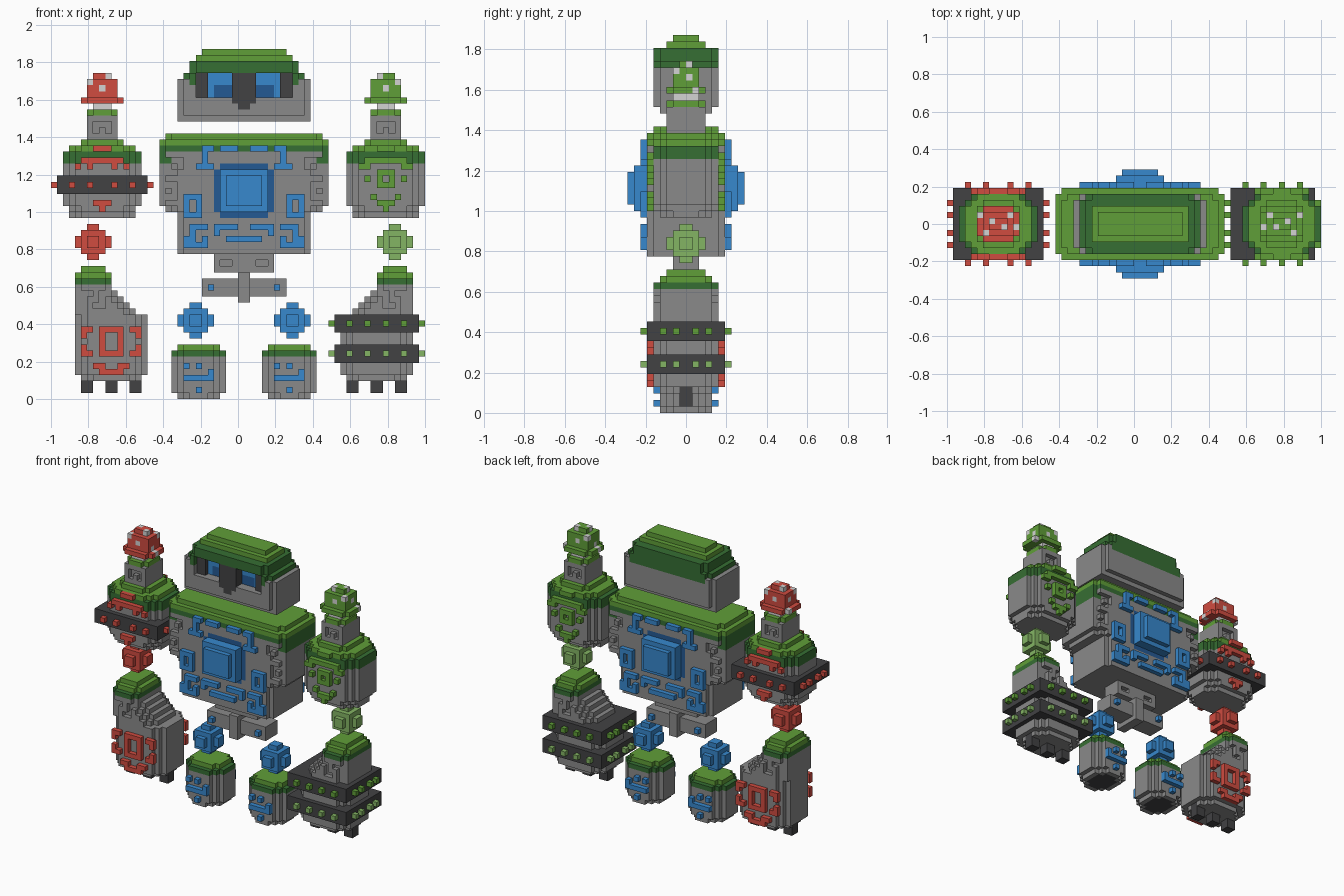
import bpy, bmesh

if "Cube" in bpy.data.objects:
    bpy.data.objects.remove(bpy.data.objects["Cube"])

U = 2 / 62                      # block size; the model is 62 x 18 x 58 blocks


def lin(h):
    c = [int(h[n:n + 2], 16) / 255 for n in (0, 2, 4)]
    return [v / 12.92 if v <= 0.04045 else ((v + 0.055) / 1.055) ** 2.4 for v in c] + [1]


COLOURS = {"stone": "8a8a8a", "charcoal": "424244", "moss": "609f38", "dark_moss": "366e33",
           "blue": "3788cd", "dark_blue": "245a94", "red": "d04c40", "white": "d4d4d4",
           "pale_green": "84b564"}
MATS = {}
for n, h in COLOURS.items():
    MATS[n] = bpy.data.materials.new(n)
    MATS[n].diffuse_color = lin(h)
NAMES = list(COLOURS)
DIRS = [((1, 0, 0), ((1, 0, 0), (1, 1, 0), (1, 1, 1), (1, 0, 1))),
        ((-1, 0, 0), ((0, 0, 0), (0, 0, 1), (0, 1, 1), (0, 1, 0))),
        ((0, 1, 0), ((0, 1, 0), (0, 1, 1), (1, 1, 1), (1, 1, 0))),
        ((0, -1, 0), ((0, 0, 0), (1, 0, 0), (1, 0, 1), (0, 0, 1))),
        ((0, 0, 1), ((0, 0, 1), (1, 0, 1), (1, 1, 1), (0, 1, 1))),
        ((0, 0, -1), ((0, 0, 0), (0, 1, 0), (1, 1, 0), (1, 0, 0)))]


class Part:
    """A block-built part; only its outer skin is meshed. flip mirrors it across the body."""

    def __init__(self, name, flip=False):
        self.name, self.flip, self.cells = name, flip, {}

    def put(self, i, j, k, mat):
        i = 63 - i if self.flip else i
        if mat is None:
            self.cells.pop((i, j, k), None)
        else:
            self.cells[i, j, k] = mat

    def box(self, i0, i1, j0, j1, k0, k1, mat, c=0):
        # c cuts stepped corners in plan
        for i in range(i0, i1):
            for j in range(j0, j1):
                if min(i - i0, i1 - 1 - i) + min(j - j0, j1 - 1 - j) >= c:
                    for k in range(k0, k1):
                        self.put(i, j, k, mat)

    def deco(self, i0, ktop, j, rows, mat):
        # pattern repeated on front and back; mat None engraves it
        for r, row in enumerate(rows.split("/")):
            for n, ch in enumerate(row):
                if ch == "#":
                    self.put(i0 + n, j, ktop - r, mat)
                    self.put(i0 + n, 17 - j, ktop - r, mat)

    def ball(self, i, k, mat):
        for a in range(-3, 3):
            for b in range(-3, 3):
                for c in range(-3, 3):
                    if (a + .5) ** 2 + (b + .5) ** 2 + (c + .5) ** 2 < 7:
                        self.put(i + a, 9 + b, k + c, mat)

    def belt(self, i0, i1, k, spikes, mat):
        self.box(i0, i1, 3, 15, k, k + 3, "charcoal")
        for i in spikes:
            for j in (2, 15):
                self.put(i, j, k + 1, mat)
        for j in (5, 7, 10, 12):
            for i in (i0 - 1, i1):
                self.put(i, j, k + 1, mat)

    def build(self):
        bm, verts = bmesh.new(), {}
        for p, mat in self.cells.items():
            for d, quad in DIRS:
                if (p[0] + d[0], p[1] + d[1], p[2] + d[2]) in self.cells:
                    continue
                vs = []
                for q in quad:
                    g = (p[0] + q[0], p[1] + q[1], p[2] + q[2])
                    if g not in verts:
                        verts[g] = bm.verts.new(((g[0] - 31) * U, (g[1] - 9) * U, g[2] * U))
                    vs.append(verts[g])
                bm.faces.new(vs).material_index = NAMES.index(mat)
        me = bpy.data.meshes.new(self.name)
        bm.to_mesh(me)
        bm.free()
        for n in NAMES:
            me.materials.append(MATS[n])
        bpy.context.collection.objects.link(bpy.data.objects.new(self.name, me))


# head: stone face block, mossy helmet, recessed visor
p = Part("head")
p.box(21, 43, 5, 13, 46, 53, "stone")
p.box(22, 42, 4, 14, 47, 53, "stone")
p.box(22, 42, 4, 14, 52, 54, "dark_moss", 1)
p.box(23, 41, 4, 14, 54, 56, "dark_moss", 1)
p.box(24, 40, 6, 12, 56, 57, "moss")
p.box(25, 39, 7, 11, 57, 58, "moss")
p.box(24, 40, 4, 6, 50, 54, None)
p.box(24, 40, 6, 7, 50, 54, "blue")
p.box(27, 37, 6, 7, 50, 52, "dark_blue")
for a in (24, 38):
    p.box(a, a + 2, 5, 7, 50, 54, "charcoal")
p.box(30, 34, 4, 7, 49, 54, "charcoal")
p.box(31, 33, 4, 7, 48, 49, "charcoal")
p.build()

# torso with moss cap, glowing core and inlays
p = Part("torso")
p.box(21, 43, 3, 15, 24, 31, "stone", 1)
p.box(19, 45, 4, 14, 31, 32, "stone", 1)
p.box(21, 43, 3, 15, 31, 32, "stone")
p.box(18, 46, 3, 15, 32, 42, "stone", 1)
p.box(18, 46, 3, 15, 41, 42, "dark_moss", 1)
p.box(18, 46, 3, 15, 42, 43, "moss", 1)
p.box(19, 45, 4, 14, 43, 44, "moss", 1)
for a, b in ((18, 20), (44, 46)):
    p.box(a, b, 4, 14, 39, 42, "dark_moss")
for k in range(30, 39):                                   # core setting
    e = 1 if k in (30, 38) else 0
    for j in (3, 14):
        p.box(27 + e, 37 - e, j, j + 1, k, k + 1, "dark_blue")
for a, b in ((1, 3), (15, 17)):                           # core layers
    p.box(28, 36, a, b, 31, 38, "blue")
for j in (0, 17):
    p.box(29, 35, j, j + 1, 32, 37, "blue")
p.flip = False
for f in (False, True):                                   # mirrored inlays
    p.flip = f
    p.deco(19, 39, 3, "###/#.#/##.", None)
    p.deco(19, 35, 3, "##/.#/##", None)
    p.deco(24, 41, 2, ".##.###/.#/.#/###", "blue")
    p.deco(22, 33, 2, "###/#.#/#.#/###", "blue")
    p.deco(22, 28, 2, ".###.####/.#...#/##.#...###/####", "blue")
p.build()

# waist and belt
p = Part("waist")
p.box(27, 37, 7, 11, 21, 24, "stone")
p.box(25, 39, 7, 11, 17, 20, "stone")
p.box(31, 33, 6, 12, 16, 21, "stone")
p.deco(28, 22, 7, "##....##", None)
p.deco(26, 18, 6, "#..........#", "blue")
p.build()


def shoulder(name, flip, mat, cap):
    p = Part(name, flip)
    p.box(3, 14, 5, 13, 30, 31, "stone", 2)
    p.box(3, 14, 4, 14, 31, 32, "stone", 2)
    p.box(2, 15, 4, 14, 32, 39, "stone", 2)
    p.box(2, 15, 4, 14, 39, 41, "dark_moss", 2)
    p.box(3, 14, 4, 14, 41, 42, "moss", 2)
    p.box(5, 12, 5, 13, 42, 43, "moss", 1)
    # neck with engraved arch
    p.box(6, 11, 6, 12, 43, 47, "stone")
    p.box(6, 11, 6, 12, 47, 48, "moss", 1)
    p.deco(7, 45, 6, "###/#.#", None)
    # mushroom
    p.box(7, 10, 7, 11, 48, 49, "white")
    p.box(5, 12, 6, 12, 49, 50, cap, 1)
    p.box(6, 11, 7, 11, 50, 53, cap)
    p.box(7, 10, 8, 10, 53, 54, cap)
    p.deco(7, 51, 7, ".#.", "white")
    for s in ((6, 7, 52), (10, 10, 52), (7, 9, 53), (9, 8, 53), (11, 8, 49),
              (10, 8, 50), (6, 9, 51), (5, 10, 49)):
        p.put(*s, "white")
    if mat == "red":
        p.belt(1, 16, 34, (3, 6, 10, 13), mat)
        p.deco(7, 41, 3, "###", mat)
        p.deco(4, 39, 3, ".#######./#.#...#.#", mat)
        p.deco(7, 32, 3, "###/.#", mat)
    else:
        p.deco(4, 41, 3, "...###.../........./.#######./##.....##", mat)
        p.deco(5, 37, 3, "..###../#.#.#.#/..###../......./.#...#./..###../...#...", mat)
    p.build()


shoulder("left_shoulder", False, "red", "red")
shoulder("right_shoulder", True, "moss", "moss")

# elbow and knee orbs
for name, i, k, m in (("left_elbow_orb", 7, 26, "red"), ("right_elbow_orb", 57, 26, "pale_green"),
                      ("left_knee_orb", 24, 13, "blue"), ("right_knee_orb", 40, 13, "blue")):
    p = Part(name)
    p.ball(i, k, m)
    p.build()


def forearm(name, flip):
    p = Part(name, flip)
    p.box(5, 15, 5, 13, 3, 4, "stone", 2)
    p.box(4, 16, 4, 14, 4, 14, "stone", 2)
    for i1, k1 in ((14, 15), (13, 16), (12, 17), (11, 18)):
        p.box(4, i1, 4, 14, 14, k1, "stone", 2)
    p.box(4, 10, 4, 14, 14, 19, "stone", 1)
    p.box(4, 10, 4, 14, 19, 20, "dark_moss", 1)
    p.box(4, 10, 5, 13, 20, 21, "moss", 1)
    p.box(5, 9, 6, 12, 21, 22, "moss")
    p.deco(5, 17, 4, "##.##/#..#/#.##/#", None)
    for i in (5, 9, 13):                                  # fingers
        p.box(i, i + 2, 8, 10, 1, 4, "charcoal")
    if flip:
        p.belt(3, 17, 11, (5, 8, 11, 14), "moss")
        p.belt(3, 17, 6, (5, 8, 11, 14), "pale_green")
    else:
        p.deco(5, 11, 3, "##.####.##/#..#..#..#/...#..#.../#..#..#..#/##.####.##", "red")
        p.deco(7, 5, 3, "##..##/.####.", "red")
    p.build()


forearm("left_forearm", False)
forearm("right_forearm", True)

# feet with small face inlays
for name, i in (("left_foot", 20), ("right_foot", 35)):
    p = Part(name)
    p.box(i, i + 9, 5, 13, 1, 7, "stone", 2)
    p.box(i + 1, i + 8, 5, 13, 0, 1, "stone", 2)
    p.box(i + 2, i + 7, 6, 12, 0, 1, "charcoal", 1)
    p.box(i, i + 9, 5, 13, 7, 8, "dark_moss", 2)
    p.box(i + 1, i + 8, 6, 12, 8, 9, "moss", 1)
    p.deco(i + 2, 5, 4, "#.#../....#/#####/...../..#..", "blue")
    p.build()

for m in bpy.data.materials:
    if m.users and not m.is_grease_pencil:
        m.use_nodes = True
        m.node_tree.nodes["Principled BSDF"].inputs["Base Color"].default_value = m.diffuse_color
